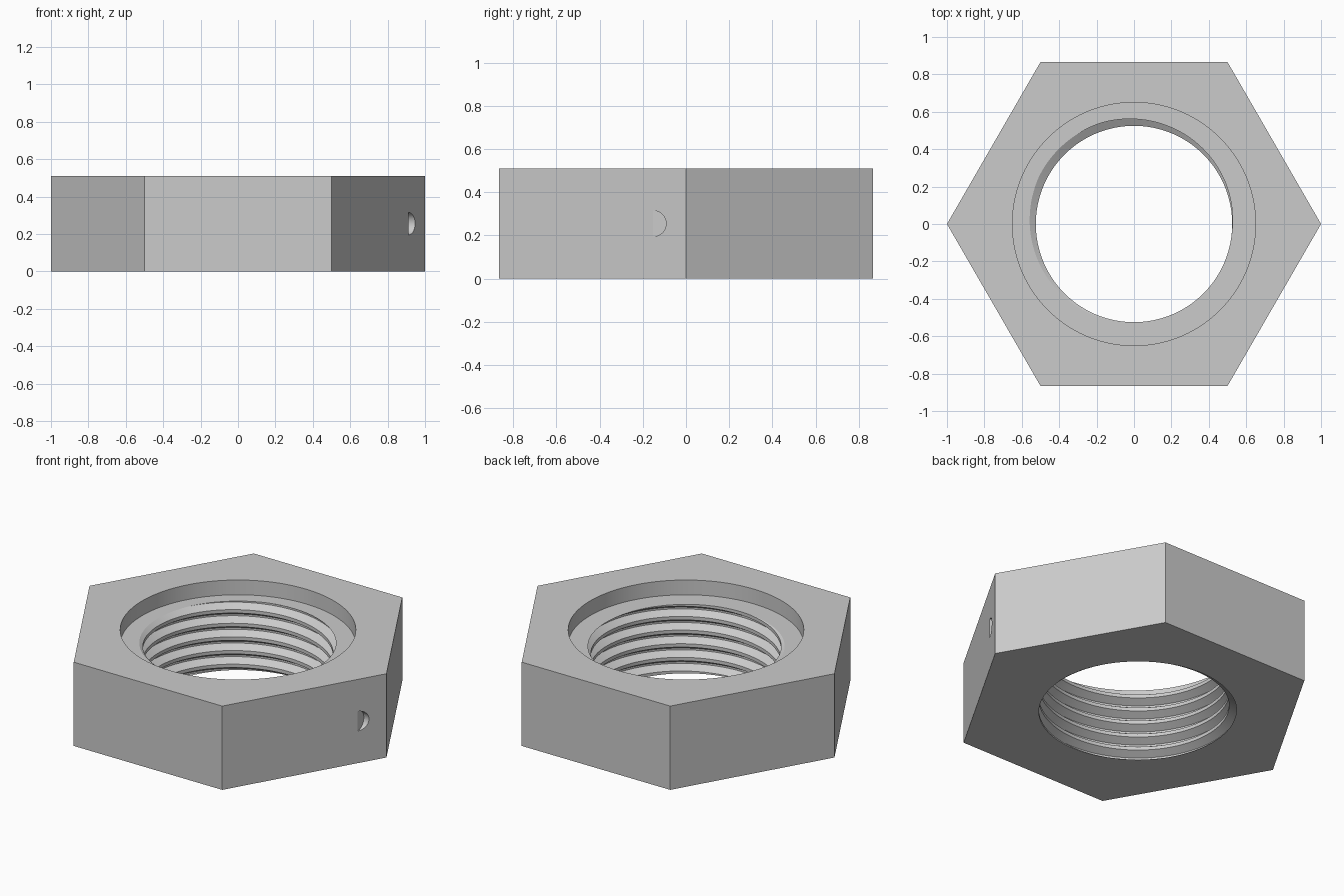
import bpy, bmesh, math
from mathutils import Matrix

cube = bpy.data.objects.get("Cube")
if cube:
    bpy.data.objects.remove(cube, do_unlink=True)

HEIGHT, FLOOR = 0.51, 0.42           # overall height, counterbore floor
COUNTERBORE, CREST, ROOT = 0.65, 0.525, 0.568
PITCH, COLUMNS = 0.083, 120
PHASE = FLOOR / PITCH - 0.5 - 130 / 360

steel = bpy.data.materials.new("grey steel")
steel.use_nodes = True
steel.diffuse_color = (0.6, 0.6, 0.6, 1)
steel.node_tree.nodes["Principled BSDF"].inputs["Base Color"].default_value = (0.6, 0.6, 0.6, 1)


def make_object(name, bm):
    mesh = bpy.data.meshes.new(name)
    bm.to_mesh(mesh)
    bm.free()
    mesh.materials.append(steel)
    obj = bpy.data.objects.new(name, mesh)
    bpy.context.collection.objects.link(obj)
    return obj


def thread_radius(turn, z):
    # V thread with flat crests and roots
    from_root = abs((z / PITCH - turn - PHASE) % 1 - 0.5)
    t = (from_root - 1 / 16) / (3 / 8 - 1 / 16)
    return ROOT + (CREST - ROOT) * min(max(t, 0), 1)


def section(turn):
    # Closed radial section: hexagon wall, threaded bore, counterbore
    angle = turn * math.tau
    hexagon = math.cos(math.pi / 6) / math.cos(angle % (math.pi / 3) - math.pi / 6)
    points = [(hexagon, 0)]
    for k in range(-9, 9):
        for part in (-1 / 8, 1 / 8, 7 / 16, 9 / 16):
            z = min(max(PITCH * (k + part + turn + PHASE), 0), FLOOR)
            points.append((thread_radius(turn, z), z))
    points += [(COUNTERBORE, FLOOR), (COUNTERBORE, HEIGHT), (hexagon, HEIGHT)]
    return [(r * math.cos(angle), r * math.sin(angle), z) for r, z in points]


# Nut body with helical thread
bm = bmesh.new()
rings = [[bm.verts.new(p) for p in section(i / COLUMNS)] for i in range(COLUMNS + 1)]
for a, b in zip(rings, rings[1:]):
    for j in range(len(a)):
        n = (j + 1) % len(a)
        bm.faces.new((a[j], a[n], b[n], b[j]))
bmesh.ops.remove_doubles(bm, verts=bm.verts, dist=0.00002)
bmesh.ops.recalc_face_normals(bm, faces=bm.faces)
nut = make_object("hex_nut", bm)

# Small half-round recess in one side face
bm = bmesh.new()
bmesh.ops.create_cone(bm, cap_ends=True, segments=48, radius1=0.06, radius2=0.06, depth=0.3,
                      matrix=Matrix.Translation((1.062, -0.152, 0.255)) @ Matrix.Rotation(math.pi / 2, 4, 'Y'))
cutter = make_object("recess_cutter", bm)
cutter.hide_render = True

bpy.ops.object.select_all(action='DESELECT')
nut.select_set(True)
bpy.context.view_layer.objects.active = nut
cut = nut.modifiers.new("recess", 'BOOLEAN')
cut.operation, cut.solver, cut.object = 'DIFFERENCE', 'EXACT', cutter
bpy.ops.object.modifier_apply(modifier=cut.name)
bpy.data.objects.remove(cutter, do_unlink=True)
bpy.ops.object.shade_smooth_by_angle(angle=math.radians(25))
